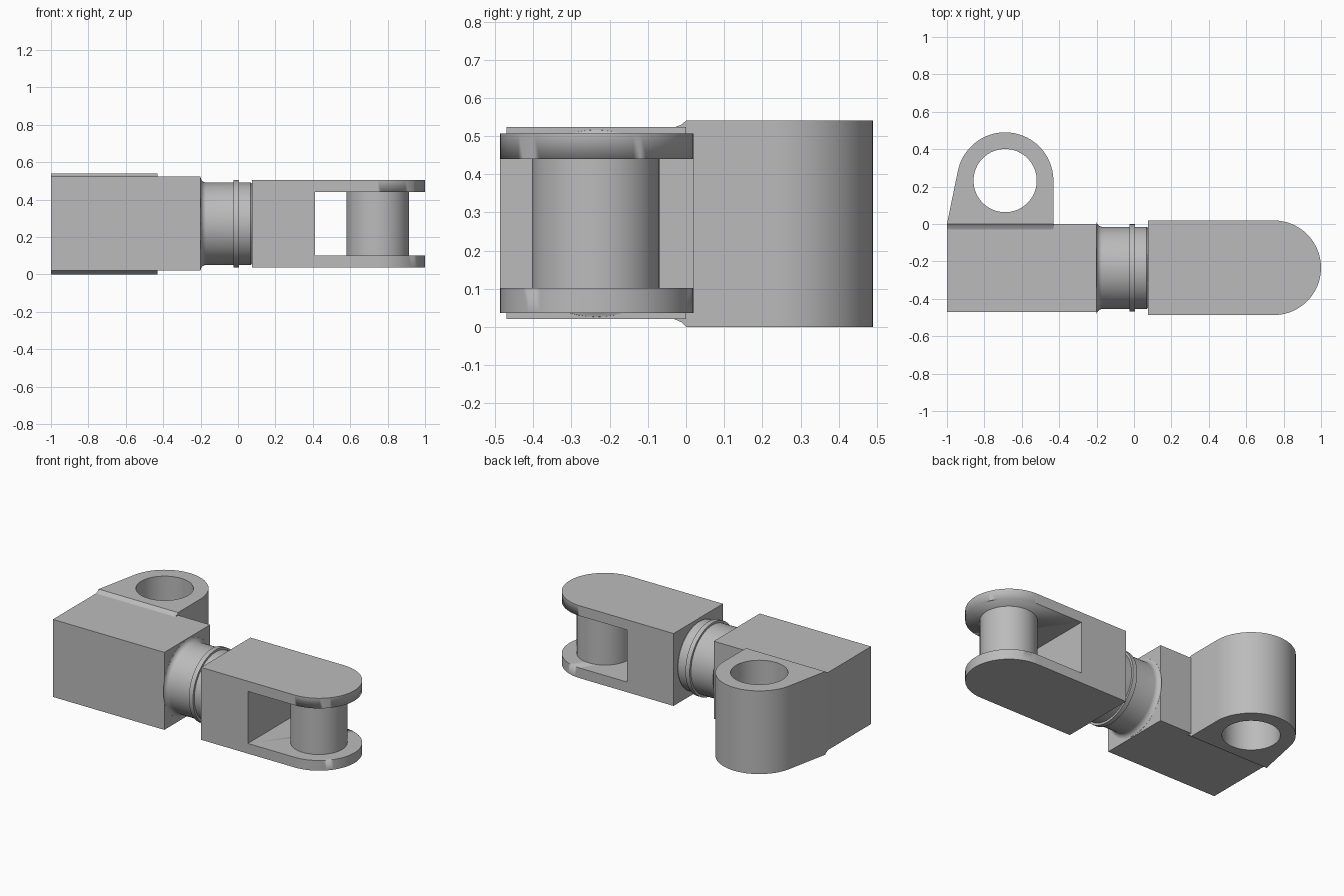
import bpy, bmesh, math
from mathutils import Matrix

if "Cube" in bpy.data.objects:
    bpy.data.objects.remove(bpy.data.objects["Cube"], do_unlink=True)

steel = bpy.data.materials.new("plain_grey")
steel.use_nodes = True
grey = (0.5, 0.5, 0.5, 1)
steel.diffuse_color = grey
steel.node_tree.nodes["Principled BSDF"].inputs["Base Color"].default_value = grey

AXIS_Y, MID_Z = -0.235, 0.271


def finish(name, bm, smooth=True):
    bmesh.ops.recalc_face_normals(bm, faces=bm.faces)
    mesh = bpy.data.meshes.new(name)
    bm.to_mesh(mesh)
    bm.free()
    mesh.materials.append(steel)
    obj = bpy.data.objects.new(name, mesh)
    bpy.context.collection.objects.link(obj)
    bpy.ops.object.select_all(action="DESELECT")
    obj.select_set(True)
    bpy.context.view_layer.objects.active = obj
    if smooth:
        bpy.ops.object.shade_smooth_by_angle(angle=math.radians(30))
    return obj


def arc(cx, cy, r, start, end, steps):
    angles = [math.radians(start + (end - start) * i / steps) for i in range(steps + 1)]
    return [(cx + r * math.cos(a), cy + r * math.sin(a)) for a in angles]


def prism(name, outline, low, high, hole=None):
    """Extrude an outline, with an optional hole, from low to high."""
    bm = bmesh.new()
    if hole:
        edges = []
        for loop in (outline, hole):
            verts = [bm.verts.new((x, y, low)) for x, y in loop]
            edges += [bm.edges.new((v, verts[i - 1])) for i, v in enumerate(verts)]
        bmesh.ops.triangle_fill(bm, use_beauty=True, use_dissolve=False, edges=edges)
    else:
        bm.faces.new([bm.verts.new((x, y, low)) for x, y in outline])
    result = bmesh.ops.extrude_face_region(bm, geom=bm.faces[:])
    top = [g for g in result["geom"] if isinstance(g, bmesh.types.BMVert)]
    bmesh.ops.translate(bm, verts=top, vec=(0, 0, high - low))
    return finish(name, bm)


def box(name, x0, x1, y0, y1, z0, z1):
    return prism(name, [(x0, y0), (x1, y0), (x1, y1), (x0, y1)], z0, z1)


# Main block
box("main_block", -1, -0.2, -0.47, 0, 0.02, 0.523)

# Lug with a through hole, its left side tangent to the round end
cx, cy, r = -0.689, 0.232, 0.258
dx, dy = -1 - cx, -cy
tangent = math.degrees(math.atan2(dy, dx)) % 360 - math.degrees(math.acos(r / math.hypot(dx, dy)))
lug_outline = [(-1, 0), (cx + r, 0)] + arc(cx, cy, r, 0, tangent, 40)
prism("side_lug", lug_outline, 0, 0.54, arc(cx, cy, 0.169, 0, 360, 64)[:-1])

# Sloped ridges leading from the block to the taller lug
for name, face_z, lug_z in (("upper_ridge", 0.523, 0.54), ("lower_ridge", 0.02, 0)):
    bm = bmesh.new()
    section = [(-0.03, face_z), (-0.012, face_z + (lug_z - face_z) * 0.4), (0, lug_z), (0, face_z)]
    face = bm.faces.new([bm.verts.new((-1, y, z)) for y, z in section])
    result = bmesh.ops.extrude_face_region(bm, geom=[face])
    moved = [g for g in result["geom"] if isinstance(g, bmesh.types.BMVert)]
    bmesh.ops.translate(bm, verts=moved, vec=(0.57, 0, 0))
    finish(name, bm)

# Turned neck with a fillet and a collar
profile = [(-0.2, 0), (-0.2, 0.245)] + arc(-0.17, 0.25, 0.03, 190, 270, 6)
profile += [(-0.025, 0.22), (-0.025, 0.234), (0.005, 0.234), (0.005, 0.22),
            (0.068, 0.22), (0.076, 0.213), (0.076, 0)]
bm = bmesh.new()
verts = [bm.verts.new((x, AXIS_Y, MID_Z + rad)) for x, rad in profile]
edges = [bm.edges.new(pair) for pair in zip(verts, verts[1:])]
bmesh.ops.spin(bm, geom=verts + edges, cent=(0, AXIS_Y, MID_Z), axis=(1, 0, 0),
               angle=math.tau, steps=64, use_merge=True)
bmesh.ops.remove_doubles(bm, verts=bm.verts[:], dist=0.0001)
finish("turned_neck", bm)

# Fork with a rounded end and a slot
pin_x, fork_y, fork_r = 0.747, -0.234, 0.253
fork_outline = [(0.076, fork_y + fork_r), (0.076, fork_y - fork_r)]
fork_outline += arc(pin_x, fork_y, fork_r, -90, 90, 40)
fork = prism("fork", fork_outline, 0.036, 0.506)
cutter = box("slot_cutter", 0.412, 1.2, -0.7, 0.2, 0.102, 0.44)
cutter.hide_render = True
cut = fork.modifiers.new("slot", "BOOLEAN")
cut.operation = "DIFFERENCE"
cut.solver = "EXACT"
cut.object = cutter
bpy.ops.object.select_all(action="DESELECT")
fork.select_set(True)
bpy.context.view_layer.objects.active = fork
bpy.ops.object.modifier_apply(modifier=cut.name)
bpy.data.objects.remove(cutter, do_unlink=True)

# Pin between the fork arms
bm = bmesh.new()
bmesh.ops.create_cone(bm, cap_ends=True, segments=64, radius1=0.167, radius2=0.167, depth=0.34,
                      matrix=Matrix.Translation((pin_x, fork_y - 0.003, MID_Z)))
finish("fork_pin", bm)
